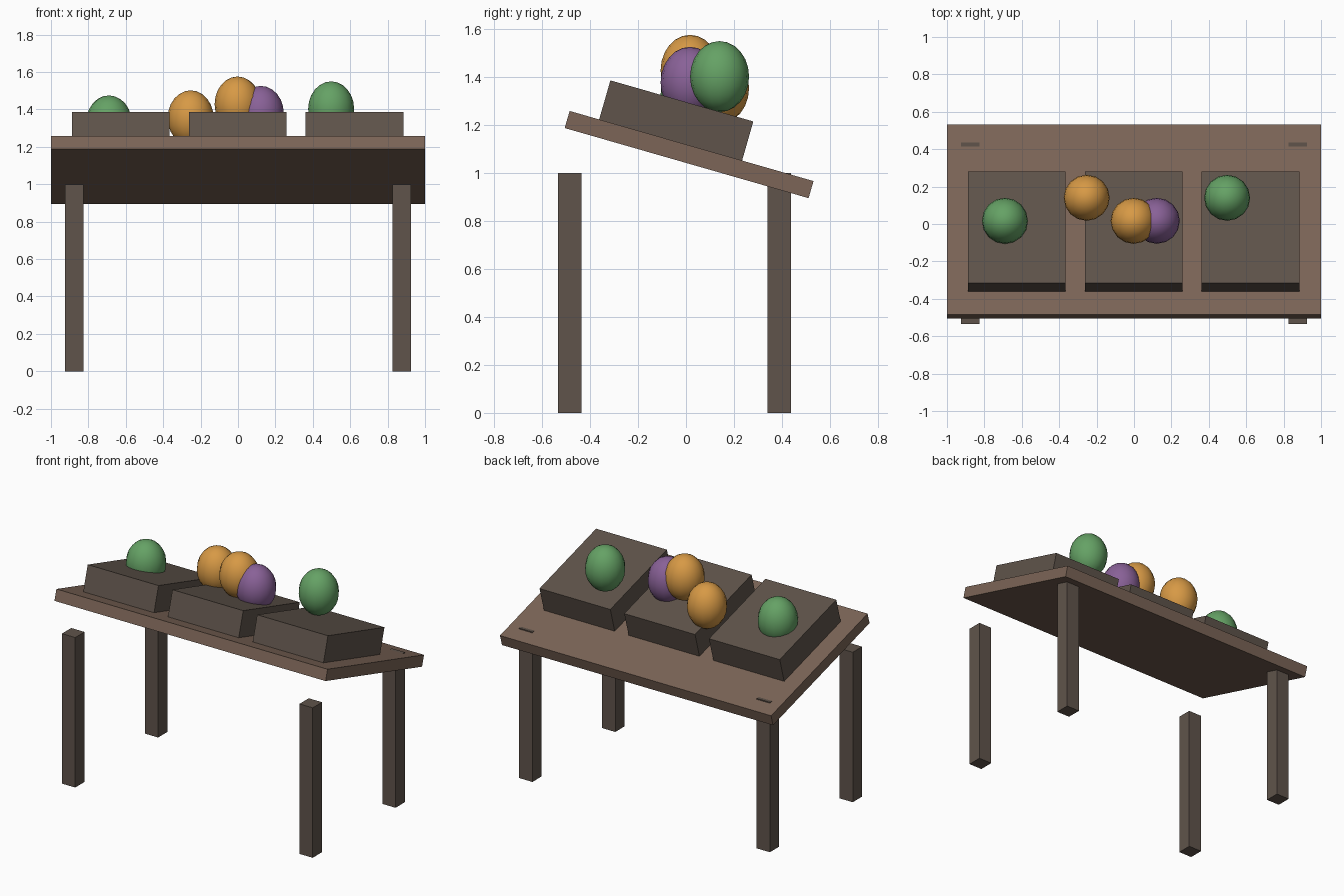
import bpy

if "Cube" in bpy.data.objects:
    bpy.data.objects.remove(bpy.data.objects["Cube"])

TILT = -0.28  # display slopes down toward the back


def material(name, rgb):
    m = bpy.data.materials.new(name)
    m.diffuse_color = (*rgb, 1)
    m.use_nodes = True
    m.node_tree.nodes["Principled BSDF"].inputs["Base Color"].default_value = m.diffuse_color
    return m


wood = material("wood", (0.20, 0.13, 0.095))
dark_wood = material("dark_wood", (0.115, 0.088, 0.07))
green = material("green", (0.13, 0.36, 0.13))
orange = material("orange", (0.68, 0.32, 0.06))
purple = material("purple", (0.25, 0.12, 0.31))


def box(name, loc, size, mat, tilt=0.0):
    bpy.ops.mesh.primitive_cube_add(size=1, location=loc, rotation=(tilt, 0, 0))
    o = bpy.context.object
    o.name = name
    o.scale = size
    o.data.materials.append(mat)


def fruit(name, loc, mat):
    bpy.ops.mesh.primitive_uv_sphere_add(segments=16, ring_count=12, radius=1, location=loc)
    o = bpy.context.object
    o.name = name
    o.scale = (0.123, 0.123, 0.148)
    o.data.materials.append(mat)
    bpy.ops.object.shade_smooth()


# sloping table top
box("table_top", (0, 0.013, 1.077), (2.0, 1.058, 0.074), wood, TILT)

# four upright legs, the back pair just piercing the top
for side, sx in (("left", -1), ("right", 1)):
    for end, y in (("front", -0.485), ("back", 0.388)):
        box(f"{end}_{side}_leg", (sx * 0.876, y, 0.5), (0.098, 0.098, 1.0), dark_wood)

# three crates lying on the slope
for i, x in enumerate((-0.627, -0.002, 0.623)):
    box(f"crate_{i + 1}", (x, -0.041, 1.218), (0.522, 0.620, 0.172), dark_wood, TILT)

# fruit on the crates
for i, (x, y, z, mat) in enumerate((
        (-0.69, 0.017, 1.327, green),
        (-0.253, 0.14, 1.354, orange),
        (-0.002, 0.017, 1.428, orange),
        (0.122, 0.017, 1.378, purple),
        (0.498, 0.14, 1.402, green))):
    fruit(f"fruit_{i + 1}", (x, y, z), mat)
